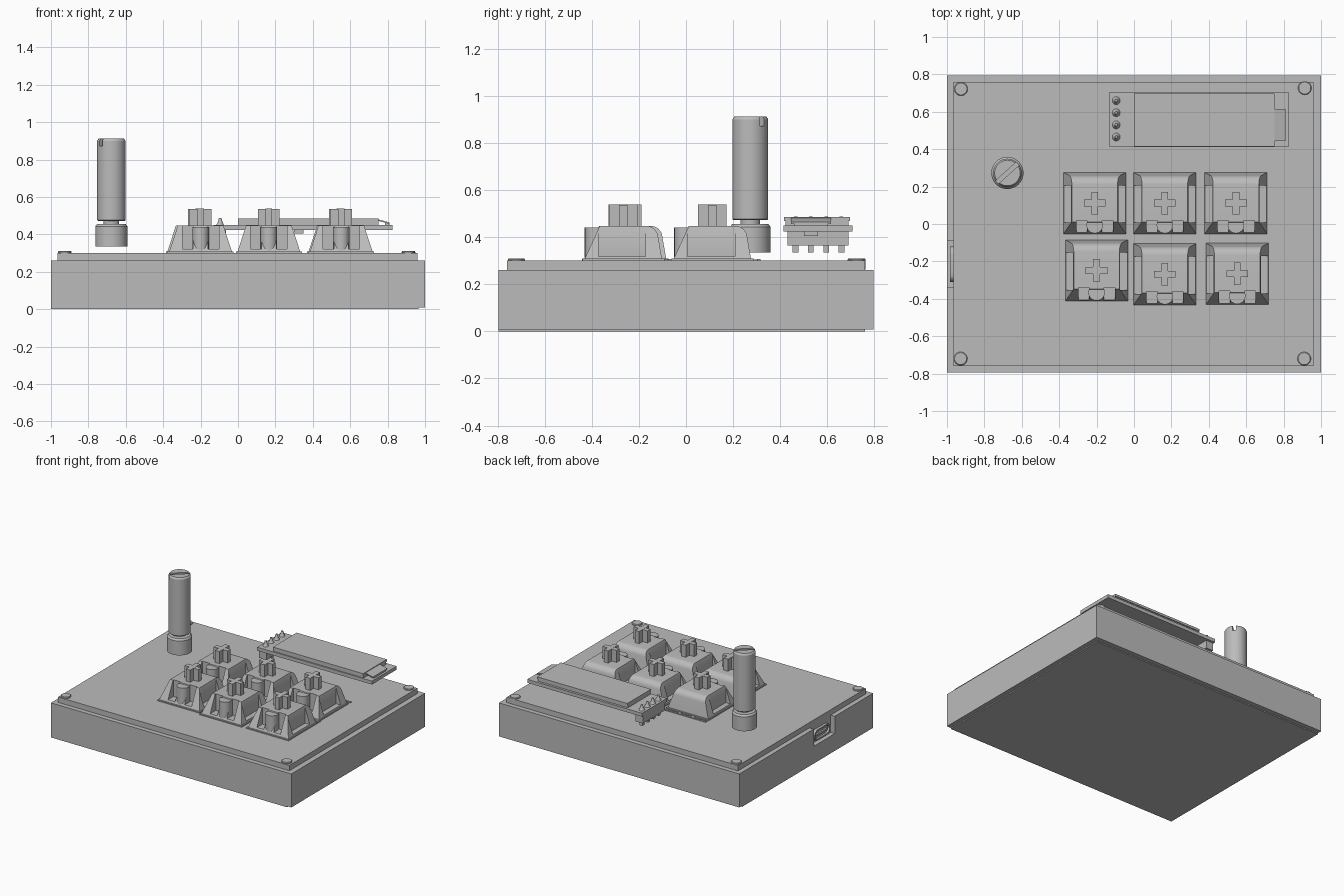
import bpy, bmesh, math
from mathutils import Matrix, Vector

if "Cube" in bpy.data.objects:
    bpy.data.objects.remove(bpy.data.objects["Cube"])

grey = bpy.data.materials.new("plain_grey")
grey.use_nodes = True
colour = (0.5, 0.5, 0.5, 1)
grey.diffuse_color = colour
grey.node_tree.nodes["Principled BSDF"].inputs["Base Color"].default_value = colour
parts = []


def finish(name, bm):
    bmesh.ops.recalc_face_normals(bm, faces=bm.faces)
    mesh = bpy.data.meshes.new(name)
    bm.to_mesh(mesh)
    bm.free()
    mesh.materials.append(grey)
    obj = bpy.data.objects.new(name, mesh)
    bpy.context.collection.objects.link(obj)
    parts.append(obj)
    return obj


def add_box(bm, x, y, z):
    size = (x[1] - x[0], y[1] - y[0], z[1] - z[0])
    mid = Vector((sum(x) / 2, sum(y) / 2, sum(z) / 2))
    bmesh.ops.create_cube(bm, size=1, matrix=Matrix.Translation(mid) @ Matrix.Diagonal((*size, 1)))


def box(name, x, y, z):
    bm = bmesh.new()
    add_box(bm, x, y, z)
    return finish(name, bm)


def lathe(name, profile, centre, segments=32):
    """Spin (radius, height) points, starting and ending on the axis."""
    bm = bmesh.new()
    verts = [bm.verts.new((r, 0, z)) for r, z in profile]
    edges = [bm.edges.new(pair) for pair in zip(verts, verts[1:])]
    bmesh.ops.spin(bm, geom=verts + edges, axis=(0, 0, 1), cent=(0, 0, 0),
                   angle=math.tau, steps=segments)
    bmesh.ops.remove_doubles(bm, verts=bm.verts, dist=0.0005)
    bmesh.ops.translate(bm, verts=bm.verts, vec=(*centre, 0))
    return finish(name, bm)


def rod(name, r, z0, z1, centre, segments=24):
    return lathe(name, [(0, z0), (r, z0), (r, z1), (0, z1)], centre, segments)


def cut(obj, cutter):
    mod = obj.modifiers.new("cut", "BOOLEAN")
    mod.operation, mod.solver, mod.object = "DIFFERENCE", "EXACT", cutter
    graph = bpy.context.evaluated_depsgraph_get()
    mesh = bpy.data.meshes.new_from_object(obj.evaluated_get(graph))
    obj.modifiers.clear()
    obj.data = mesh
    parts.remove(cutter)
    bpy.data.objects.remove(cutter)


def stadium(bm, x, y, z):
    """Flat-sided oval plate standing across x."""
    r = (z[1] - z[0]) / 2
    ring = []
    for side in (1, -1):
        for i in range(9):
            a = -math.pi / 2 + math.pi * i / 8
            cy = y[1] - r if side > 0 else y[0] + r
            ring.append(bm.verts.new((x[0], cy + side * r * math.cos(a),
                                      sum(z) / 2 + side * r * math.sin(a))))
    face = bm.faces.new(ring)
    new = bmesh.ops.extrude_face_region(bm, geom=[face])["geom"]
    bmesh.ops.translate(bm, verts=[v for v in new if isinstance(v, bmesh.types.BMVert)],
                        vec=(x[1] - x[0], 0, 0))


# Case with a port notch in the left rim, base and lid
case = box("case", (-1, 1), (-0.795, 0.795), (0.008, 0.26))
cut(case, box("notch", (-1.1, -0.965), (-0.34, -0.09), (0.13, 0.3)))
box("base_plate", (-1, 0.965), (-0.795, 0.76), (0, 0.008))
box("lid", (-0.965, 0.96), (-0.76, 0.76), (0.26, 0.3))

# Port connector
bm = bmesh.new()
stadium(bm, (-0.985, -0.96), (-0.31, -0.12), (0.145, 0.225))
port = finish("port_shell", bm)
bm = bmesh.new()
stadium(bm, (-1.05, -0.97), (-0.3, -0.13), (0.155, 0.215))
cut(port, finish("port_hole", bm))
box("port_tongue", (-0.983, -0.965), (-0.28, -0.15), (0.178, 0.192))

# Corner screws
for x, y in ((-0.925, 0.722), (0.913, 0.727), (-0.927, -0.72), (0.91, -0.72)):
    lathe("corner_screw", [(0, 0.255), (0.03, 0.255), (0.036, 0.265), (0.036, 0.305),
                           (0.032, 0.31), (0, 0.31)], (x, y))

# Rotary shaft with a slotted tip
knob = (-0.677, 0.273)
lathe("shaft_collar", [(0, 0.335), (0.086, 0.335), (0.086, 0.443), (0.076, 0.456), (0, 0.456)], knob, 48)
rod("shaft_neck", 0.042, 0.45, 0.48, knob)
shaft = lathe("shaft", [(0, 0.472), (0.071, 0.472), (0.076, 0.477), (0.076, 0.9),
                        (0.068, 0.912), (0, 0.912)], knob, 48)
bm = bmesh.new()
add_box(bm, (-0.2, 0.2), (-0.011, 0.011), (0.872, 1))
bmesh.ops.transform(bm, verts=bm.verts,
                    matrix=Matrix.Translation((*knob, 0)) @ Matrix.Rotation(math.radians(42), 4, "Z"))
cut(shaft, finish("slot", bm))

# Display board, glass and ribbon
board = box("display_board", (-0.13, 0.825), (0.413, 0.707), (0.424, 0.45))
box("display_backing", (0, 0.75), (0.422, 0.69), (0.45, 0.468))
box("display_glass", (0, 0.75), (0.415, 0.697), (0.468, 0.485))
bm = bmesh.new()
add_box(bm, (0.75, 0.81), (0.445, 0.615), (0.472, 0.48))
for v in bm.verts:
    if v.co.x > 0.78:
        v.co.z -= 0.016
finish("ribbon", bm)
box("ribbon_end", (0.785, 0.81), (0.46, 0.6), (0.45, 0.462))

# Pin header below the board
box("header_block", (-0.125, -0.065), (0.43, 0.69), (0.365, 0.424))
for i in range(4):
    pin = (-0.095, 0.465 + 0.065 * i)
    box("header_pin", (pin[0] - 0.012, pin[0] + 0.012), (pin[1] - 0.012, pin[1] + 0.012), (0.335, 0.37))
    lathe("solder_joint", [(0, 0.449), (0.022, 0.449), (0.012, 0.465), (0.007, 0.488), (0, 0.488)], pin, 16)
for x in (0.22, 0.3, 0.45):
    box("board_chip", (x, x + 0.05), (0.5, 0.56), (0.405, 0.424))

# Key switch, built once around its own centre
bm = bmesh.new()
add_box(bm, (-0.17, 0.17), (-0.168, 0.165), (0.3, 0.447))
for v in bm.verts:
    if v.co.z > 0.4:
        v.co.x = math.copysign(0.122, v.co.x)
        v.co.y = -0.1 if v.co.y < 0 else 0.14
back = [e for e in bm.edges if all(v.co.z > 0.4 and v.co.y > 0 for v in e.verts)]
bmesh.ops.bevel(bm, geom=back, offset=0.04, segments=6, profile=0.5, affect="EDGES")
housing = finish("switch_housing", bm)
for s in (-1, 1):
    cut(housing, box("side_pocket", sorted((s * 0.126, s * 0.25)), (-0.105, 0.095), (0.318, 0.5)))
    cut(housing, box("front_pocket", sorted((s * 0.04, s * 0.098)), (-0.25, -0.092), (0.322, 0.5)))
bm = bmesh.new()
add_box(bm, (-0.058, 0.058), (-0.018, 0.018), (0.44, 0.537))
cross = finish("cross_bar", bm)
bm = bmesh.new()
add_box(bm, (-0.018, 0.018), (-0.06, 0.06), (0.44, 0.538))
cross_b = finish("cross_bar_deep", bm)
boss = rod("switch_boss", 0.044, 0.315, 0.44, (0, -0.118))
bm = bmesh.new()
add_box(bm, (-0.176, 0.176), (-0.174, 0.174), (0.298, 0.308))
flange = finish("switch_flange", bm)
bm = bmesh.new()
add_box(bm, (-0.176, 0.176), (0.19, 0.204), (0.298, 0.306))
for s in (-1, 1):
    add_box(bm, sorted((s * 0.045, s * 0.065)), (0.17, 0.195), (0.298, 0.305))
clip = finish("switch_clip", bm)

# Place the six switches
spots = [(-0.21, 0.112), (0.165, 0.112), (0.545, 0.112),
         (-0.2, -0.248), (0.165, -0.268), (0.552, -0.266)]
for part in (housing, cross, cross_b, boss, flange, clip):
    for x, y in spots[1:]:
        twin = part.copy()
        twin.location = (x, y, 0)
        bpy.context.collection.objects.link(twin)
    part.location = (*spots[0], 0)

# Smooth the round parts, keep hard edges
bpy.ops.object.select_all(action="DESELECT")
for obj in parts:
    obj.select_set(True)
bpy.context.view_layer.objects.active = parts[0]
bpy.ops.object.shade_smooth_by_angle(angle=math.radians(30))
